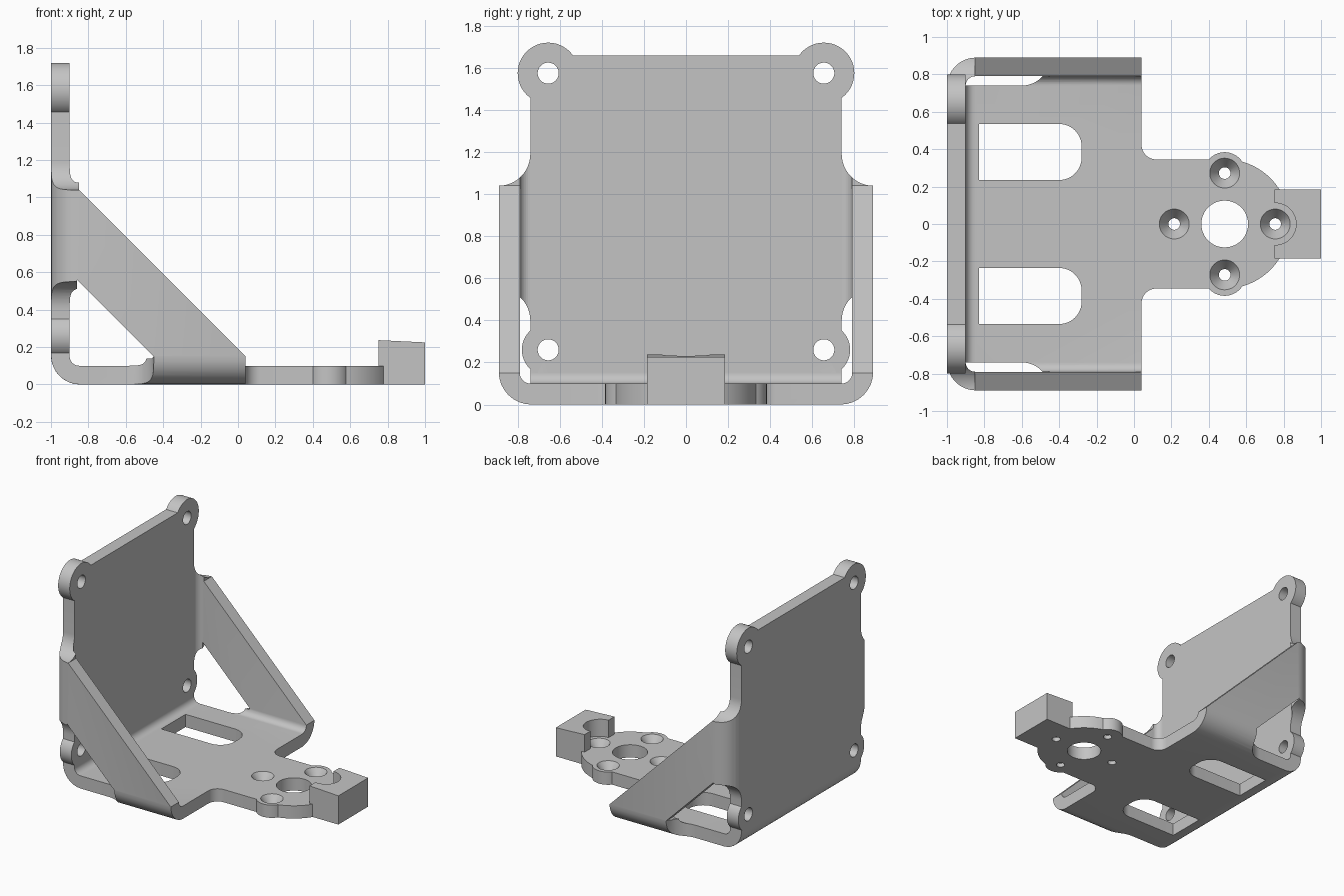
import bpy, bmesh
from math import sin, cos, radians

if "Cube" in bpy.data.objects:
    bpy.data.objects.remove(bpy.data.objects["Cube"], do_unlink=True)

grey = bpy.data.materials.new("plain_grey")
grey.use_nodes = True
colour = (0.55, 0.55, 0.55, 1)
grey.diffuse_color = colour
grey.node_tree.nodes["Principled BSDF"].inputs["Base Color"].default_value = colour


def make(name, bm):
    bmesh.ops.recalc_face_normals(bm, faces=bm.faces)
    mesh = bpy.data.meshes.new(name)
    bm.to_mesh(mesh)
    bm.free()
    mesh.materials.append(grey)
    obj = bpy.data.objects.new(name, mesh)
    bpy.context.collection.objects.link(obj)
    return obj


def arc(u, v, r, start, end, n=12):
    angles = [radians(start + (end - start) * i / n) for i in range(n + 1)]
    return [(u + r * cos(a), v + r * sin(a)) for a in angles]


def circle(u, v, r, n=48):
    return arc(u, v, r, 0, 360, n)[:-1]


def rect(u0, v0, u1, v1):
    return [(u0, v0), (u1, v0), (u1, v1), (u0, v1)]


def prism(name, points, axis, lo, hi):
    """Extrude a flat profile along one axis."""
    place = {"x": lambda u, v, w: (w, u, v),
             "y": lambda u, v, w: (u, w, v),
             "z": lambda u, v, w: (u, v, w)}[axis]
    bm = bmesh.new()
    rings = [[bm.verts.new(place(u, v, w)) for u, v in points] for w in (lo, hi)]
    for ring in rings:
        bm.faces.new(ring)
    n = len(points)
    for i in range(n):
        j = (i + 1) % n
        bm.faces.new((rings[0][i], rings[0][j], rings[1][j], rings[1][i]))
    return make(name, bm)


def rounded_box(name, x0, x1, y, z0, z1, radius):
    """Box with rounded bottom edges and rounded upright back edges."""
    bm = bmesh.new()
    bmesh.ops.create_cube(bm, size=1)
    for v in bm.verts:
        v.co = (x0 if v.co.x < 0 else x1, y if v.co.y > 0 else -y,
                z0 if v.co.z < 0 else z1)

    def is_bend(e):
        low = all(v.co.z == z0 or abs(v.co.z - z0) < 1e-5 for v in e.verts)
        back = [abs(v.co.x - x0) < 1e-5 for v in e.verts]
        return (low and any(back)) or (all(back) and not
                                       all(abs(v.co.z - z1) < 1e-5 for v in e.verts))

    bmesh.ops.bevel(bm, geom=[e for e in bm.edges if is_bend(e)], offset=radius,
                    segments=8, profile=0.5, affect="EDGES")
    return make(name, bm)


def combine(target, tool, operation="DIFFERENCE"):
    mod = target.modifiers.new("combine", "BOOLEAN")
    mod.operation, mod.solver, mod.object = operation, "EXACT", tool
    bpy.ops.object.select_all(action="DESELECT")
    bpy.context.view_layer.objects.active = target
    target.select_set(True)
    bpy.ops.object.modifier_apply(modifier=mod.name)
    bpy.data.objects.remove(tool, do_unlink=True)


# Bent sheet: floor, back wall and two side walls
bracket = rounded_box("bracket", -1, 1.5, 0.89, 0, 1.66, 0.155)
combine(bracket, rounded_box("cavity", -0.9, 2, 0.79, 0.1, 3, 0.05))

# Trim the side walls to diagonal braces and end the floor
trim = [(0.04, -0.5), (0.04, 0.15), (-0.85, 1.04), (-0.85, 2.6), (1.6, 2.6), (1.6, -0.5)]
combine(bracket, prism("front_trim", trim, "y", -2, 2))

for s in (1, -1):
    def flip_u(points):
        return [(s * u, v) for u, v in points]

    def flip_v(points):
        return [(u, s * v) for u, v in points]

    # Opening below each brace, flared into floor and wall
    window = [(-0.86, 0.56), (-0.45, 0.15), (-0.46, 0.14), (-0.86, 0.14)]
    combine(bracket, prism("brace_opening", window, "y", *sorted((s * 0.77, s * 1.1))))
    floor_cut = [(-1.2, 0.74)] + arc(-0.6, 0.89, 0.15, -90, 0) + [(-0.45, 1.1), (-1.2, 1.1)]
    combine(bracket, prism("floor_cut", flip_v(floor_cut), "z", -0.1, 0.15))
    wall_cut = [(0.74, 0.1)] + arc(0.89, 0.4, 0.15, 180, 90) + [(1.1, 0.55), (1.1, 0.1)]
    combine(bracket, prism("wall_cut", flip_u(wall_cut), "x", -1.2, -0.85))

    # Narrower upper wall
    shoulder = arc(0.89, 1.19, 0.15, 180, 270) + [(1.1, 1.04), (1.1, 2), (0.74, 2)]
    combine(bracket, prism("shoulder_cut", flip_u(shoulder), "x", -1.2, -0.84))

    # Wall ears with screw holes
    for z, r in ((1.575, 0.145), (0.26, 0.125)):
        combine(bracket, prism("ear", circle(s * 0.655, z, r), "x", -1, -0.9), "UNION")
        combine(bracket, prism("ear_hole", circle(s * 0.655, z, 0.05), "x", -1.2, -0.8))

    # Floor slots
    slot = ([(-0.83, 0.235)] + arc(-0.4, 0.355, 0.12, -90, 0)
            + arc(-0.4, 0.415, 0.12, 0, 90) + [(-0.83, 0.535)])
    combine(bracket, prism("slot", flip_v(slot), "z", -0.2, 0.3))

# Round mounting tongue
fillet = arc(0.12, 0.425, 0.08, 180, 270)
neck = [(-0.1, 0.425)] + fillet + [(0.485, 0.345)]
neck += [(x, -y) for x, y in reversed(neck)]
tongue = prism("tongue", neck, "z", 0, 0.1)
combine(tongue, prism("disc", circle(0.485, 0, 0.346, 96), "z", 0, 0.1), "UNION")
screws = ((0.215, 0), (0.755, 0), (0.485, 0.272), (0.485, -0.272))
for x, y in screws[1:]:
    combine(tongue, prism("boss", circle(x, y, 0.112), "z", 0, 0.1), "UNION")

# Stop block with a sloped top and a round relief over the end screw
profile = [(0.75, 0), (1, 0), (1, 0.225), (0.75, 0.237)]
block = prism("stop_block", profile, "y", -0.185, 0.185)
combine(block, prism("relief", circle(0.755, 0, 0.112), "z", 0.1, 0.4))
combine(tongue, block, "UNION")

# Centre bore and countersunk screw holes
combine(tongue, prism("bore", circle(0.485, 0, 0.125), "z", -0.1, 0.3))
for x, y in screws:
    combine(tongue, prism("screw_hole", circle(x, y, 0.031), "z", -0.1, 0.3))
    bm = bmesh.new()
    bmesh.ops.create_cone(bm, cap_ends=True, segments=48, radius1=0.03,
                          radius2=0.087, depth=0.08)
    bmesh.ops.translate(bm, verts=bm.verts, vec=(x, y, 0.07))
    combine(tongue, make("countersink", bm))

combine(bracket, tongue, "UNION")

bpy.ops.object.select_all(action="DESELECT")
bracket.select_set(True)
bpy.context.view_layer.objects.active = bracket
bpy.ops.object.shade_smooth_by_angle(angle=radians(30))
